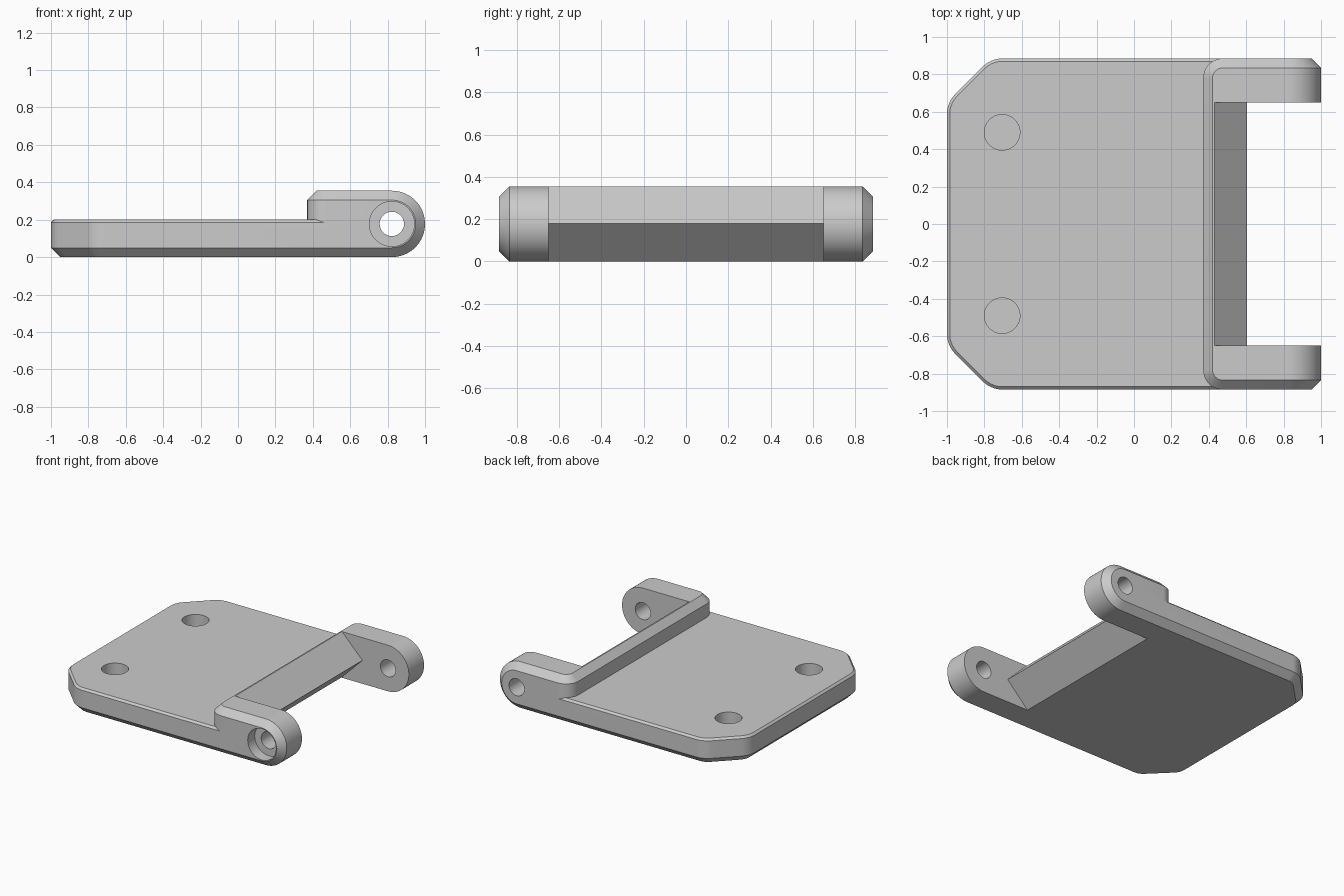
import bpy, bmesh, math
from mathutils import Vector, Matrix

cube = bpy.data.objects.get("Cube")
if cube:
    bpy.data.objects.remove(cube, do_unlink=True)

HALF = 0.885            # half width of the bracket
PIVOT_X, EAR_R = 0.8225, 0.1775
BEVEL = 0.05

grey = bpy.data.materials.new("light grey")
grey.use_nodes = True
grey.diffuse_color = (0.6, 0.6, 0.6, 1)
grey.node_tree.nodes["Principled BSDF"].inputs["Base Color"].default_value = (0.6, 0.6, 0.6, 1)


def loft(name, rings):
    """Skin equal-length rings of points and cap both ends."""
    bm = bmesh.new()
    loops = [[bm.verts.new(p) for p in ring] for ring in rings]
    for a, b in zip(loops, loops[1:]):
        for i in range(len(a)):
            j = (i + 1) % len(a)
            bm.faces.new((a[i], a[j], b[j], b[i]))
    bm.faces.new(loops[0])
    bm.faces.new(loops[-1])
    bmesh.ops.recalc_face_normals(bm, faces=bm.faces)
    mesh = bpy.data.meshes.new(name)
    bm.to_mesh(mesh)
    bm.free()
    mesh.materials.append(grey)
    obj = bpy.data.objects.new(name, mesh)
    bpy.context.collection.objects.link(obj)
    return obj


def fillet(prev, corner, nxt, radius, steps=10):
    """Points of an arc rounding one corner of a flat outline."""
    u, v = (prev - corner).normalized(), (nxt - corner).normalized()
    half = u.angle(v) / 2
    centre = corner + (u + v).normalized() * radius / math.sin(half)
    start = (corner + u * radius / math.tan(half) - centre).normalized()
    end = (corner + v * radius / math.tan(half) - centre).normalized()
    return [centre + start.slerp(end, i / steps) * radius for i in range(steps + 1)]


def outline(x0, cut, radius, inset, z):
    """Plan outline, rounded on the left and cut square at the pivot line."""
    x, y, r = x0 + inset, HALF - inset, radius - inset
    path = [Vector((PIVOT_X, y, 0))]
    if cut:
        slide = cut - inset * (2 - math.sqrt(2))
        path += [Vector((x + slide, y, 0)), Vector((x, y - slide, 0))]
    else:
        path.append(Vector((x, y, 0)))
    path.append(Vector((x, 0, 0)))
    pts = [path[0]]
    for a, b, c in zip(path, path[1:], path[2:]):
        pts += fillet(a, b, c, r)
    pts += [Vector((p.x, -p.y, 0)) for p in reversed(pts)]
    return [(p.x, p.y, z) for p in pts]


def disc(x, z, r, y, n=64):
    """Ring of points around an axis running along y."""
    return [(x + r * math.cos(math.tau * i / n), y, z + r * math.sin(math.tau * i / n))
            for i in range(n)]


def combine(target, other, operation):
    mod = target.modifiers.new(operation.lower(), 'BOOLEAN')
    mod.operation, mod.solver, mod.object = operation, 'EXACT', other
    bpy.ops.object.select_all(action='DESELECT')
    bpy.context.view_layer.objects.active = target
    target.select_set(True)
    bpy.ops.object.modifier_apply(modifier=mod.name)
    bpy.data.objects.remove(other, do_unlink=True)


# Base plate with clipped corners
body = loft("hinge_bracket", [outline(-1, 0.235, 0.15, inset, z) for inset, z in
                              ((BEVEL, 0), (0, BEVEL), (0, 0.185), (0.015, 0.2))])

# Raised block that carries the ears
top = 2 * EAR_R
block = loft("raised_block", [outline(0.37, 0, 0.105, inset, z) for inset, z in
                              ((0, 0.1), (0, top - BEVEL), (BEVEL, top))])
combine(body, block, 'UNION')

# Rounded ear ends
barrel = loft("ear_barrel", [disc(PIVOT_X, EAR_R, r, y) for r, y in
                             ((EAR_R - BEVEL, -HALF), (EAR_R, BEVEL - HALF),
                              (EAR_R, HALF - BEVEL), (EAR_R - BEVEL, HALF))])
combine(body, barrel, 'UNION')

# Gap between the ears, with a wedge-shaped back wall
wedge = ((0.33, 0.455), (0.605, 0.18), (0.325, -0.1), (1.2, -0.1), (1.2, 0.455))
gap = loft("ear_gap", [[(x, y, z) for x, z in wedge] for y in (-0.65, 0.65)])
combine(body, gap, 'DIFFERENCE')

# Pivot bore and screw head recess
bore = loft("pivot_bore", [disc(PIVOT_X, EAR_R, 0.065, y) for y in (-1, 1)])
combine(body, bore, 'DIFFERENCE')
recess = loft("screw_recess", [disc(PIVOT_X, EAR_R, 0.12, y) for y in (-1, 0.085 - HALF)])
combine(body, recess, 'DIFFERENCE')

# Blind round pockets in the plate
for side in (-1, 1):
    pocket = loft("round_pocket", [disc(0, 0, 0.095, y) for y in (-0.3, -0.08)])
    pocket.data.transform(Matrix.Translation((-0.705, 0.49 * side, 0))
                          @ Matrix.Rotation(-math.pi / 2, 4, 'X'))
    combine(body, pocket, 'DIFFERENCE')

bpy.ops.object.select_all(action='DESELECT')
body.select_set(True)
bpy.context.view_layer.objects.active = body
bpy.ops.object.shade_smooth_by_angle(angle=math.radians(25))
